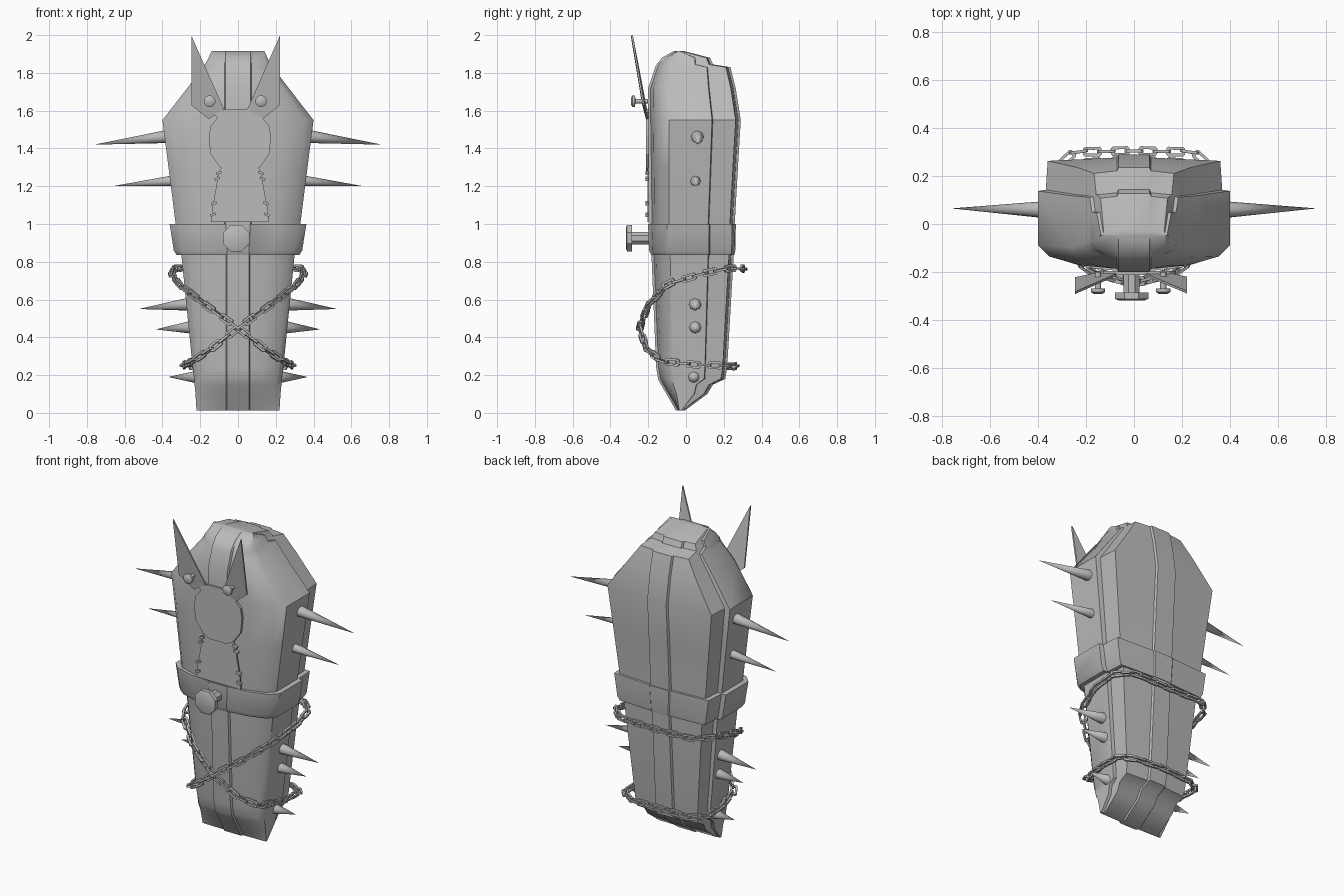
import bpy, bmesh, math
from mathutils import Vector, Matrix

if "Cube" in bpy.data.objects:
    bpy.data.objects.remove(bpy.data.objects["Cube"], do_unlink=True)

steel = bpy.data.materials.new("grey steel")
steel.use_nodes = True
steel.diffuse_color = (0.5, 0.5, 0.5, 1)
steel.node_tree.nodes["Principled BSDF"].inputs["Base Color"].default_value = (0.5, 0.5, 0.5, 1)


def finish(name, bm, smooth=None):
    bmesh.ops.recalc_face_normals(bm, faces=bm.faces)
    mesh = bpy.data.meshes.new(name)
    bm.to_mesh(mesh)
    bm.free()
    mesh.materials.append(steel)
    ob = bpy.data.objects.new(name, mesh)
    bpy.context.collection.objects.link(ob)
    if smooth:
        bpy.ops.object.select_all(action='DESELECT')
        ob.select_set(True)
        bpy.context.view_layer.objects.active = ob
        bpy.ops.object.shade_smooth_by_angle(angle=math.radians(smooth))
    return ob


def section(z, w, yf, yb, ridge=0.013):
    """Half outline with centre ridges and a stepped back plate, then mirrored."""
    d = yb - yf
    rx = 0.065 if z > 0.9 else 0.058
    half = [(rx, yf - ridge), (rx + 0.006, yf), (0.55 * w, yf + 0.03 * d),
            (0.88 * w, yf + 0.11 * d), (w, yf + 0.21 * d), (w, yf + 0.7 * d),
            (0.92 * w, yf + 0.71 * d), (0.9 * w, yb - 0.03 * d),
            (rx + 0.006, yb), (rx, yb + ridge)]
    return [(x, y, z) for x, y in half] + [(-x, y, z) for x, y in reversed(half)]


def loft(bm, sections, closed=True):
    rings = [[bm.verts.new(p) for p in s] for s in sections]
    n = len(rings[0])
    pairs = list(zip(rings, rings[1:]))
    for a, b in pairs:
        for i in range(n):
            j = (i + 1) % n
            bm.faces.new((a[i], a[j], b[j], b[i]))
    if closed:
        bm.faces.new(rings[0])
        bm.faces.new(rings[-1])


# Casket-shaped body: height, half width, front, back
body = [(0.012, 0.22, -0.04, -0.02), (0.1, 0.225, -0.09, 0.1), (0.15, 0.23, -0.12, 0.13),
        (0.18, 0.233, -0.135, 0.195), (0.24, 0.24, -0.145, 0.205), (0.84, 0.30, -0.17, 0.24),
        (1.0, 0.33, -0.18, 0.245), (1.3, 0.368, -0.183, 0.262), (1.55, 0.40, -0.187, 0.277),
        (1.72, 0.268, -0.187, 0.25), (1.8, 0.207, -0.16, 0.23), (1.83, 0.185, -0.15, 0.222),
        (1.845, 0.175, -0.142, 0.13), (1.88, 0.155, -0.115, 0.115), (1.917, 0.14, -0.05, -0.03)]
bm = bmesh.new()
loft(bm, [section(*r) for r in body])
finish("body", bm, 40)

# Belt round the waist
bm = bmesh.new()
loft(bm, [section(z, w, f, b, 0.006) for z, w, f, b in
          [(0.835, 0.325, -0.178, 0.25), (0.86, 0.34, -0.19, 0.255), (1.0, 0.362, -0.195, 0.258)]])
finish("belt", bm, 40)


def lathe_y(name, x, z, rings, sides):
    """Round part along y from (y, radius) pairs."""
    bm = bmesh.new()
    loft(bm, [[(x + r * math.cos(math.tau * (k + 0.5) / sides), y,
                z + r * math.sin(math.tau * (k + 0.5) / sides))
               for k in range(sides)] for y, r in rings])
    return finish(name, bm, 35)


# Buckle knob and eye studs
lathe_y("buckle_knob", -0.01, 0.925,
        [(-0.17, 0.036), (-0.285, 0.036), (-0.286, 0.076), (-0.312, 0.076), (-0.318, 0.06)], 8)
for side, x in (("right", -0.15), ("left", 0.122)):
    lathe_y(side + "_eye", x, 1.65,
            [(-0.2, 0.013), (-0.268, 0.013), (-0.27, 0.031), (-0.284, 0.031), (-0.292, 0.018)], 12)


# Mascot plates: outline in x and z, depth by rule
def plate(name, points, depth, thick=0.01):
    bm = bmesh.new()
    face = bm.faces.new([bm.verts.new((x, depth(x, z), z)) for x, z in points])
    back = bmesh.ops.extrude_face_region(bm, geom=[face])
    bmesh.ops.translate(bm, vec=(0, thick, 0),
                        verts=[v for v in back["geom"] if isinstance(v, bmesh.types.BMVert)])
    return finish(name, bm)


def mirrored(half, cx):
    return [(cx + x, z) for x, z in half] + [(cx - x, z) for x, z in reversed(half)]


plate("mascot_torso", mirrored([(0.152, 1.01), (0.147, 1.08), (0.125, 1.2), (0.115, 1.27), (0.09, 1.31)], 0.01),
      lambda x, z: -0.205)
plate("mascot_head", mirrored([(0.06, 1.275), (0.105, 1.3), (0.155, 1.37), (0.165, 1.46), (0.155, 1.52),
                               (0.12, 1.56), (0.14, 1.59), (0.07, 1.61)], 0.01),
      lambda x, z: -0.212, 0.015)
for side, s, cx in (("right", -1, -0.015), ("left", 1, -0.01)):
    plate(side + "_horn",
          [(cx + s * x, z) for x, z in [(0.06, 1.61), (0.14, 1.555), (0.232, 1.63), (0.232, 1.998)]],
          lambda x, z: -0.207 - 0.165 * (z - 1.55) - 0.08 * max(0, abs(x) - 0.1))

# Stitches along the torso edges
for s in (-1, 1):
    for i, (x, z) in enumerate([(0.142, 1.05), (0.138, 1.11), (0.12, 1.24), (0.112, 1.27)]):
        bm = bmesh.new()
        bmesh.ops.create_cube(bm, size=1, matrix=Matrix.Translation((0.01 + s * x, -0.205, z))
                              @ Matrix.Rotation(0.4 * s, 4, 'Y') @ Matrix.Diagonal((0.03, 0.02, 0.013, 1)))
        finish(f"stitch_{i}", bm)

# Side spikes: root, tip, radius, depth position
spikes = [((0.36, 1.465), (0.762, 1.42), 0.036, 0.06), ((0.33, 1.23), (0.665, 1.2), 0.03, 0.05),
          ((0.24, 0.578), (0.525, 0.55), 0.037, 0.048), ((0.23, 0.455), (0.436, 0.442), 0.037, 0.048),
          ((0.2, 0.19), (0.37, 0.19), 0.037, 0.04)]
for s in (-1, 1):
    for i, ((xr, zr), (xt, zt), r, y) in enumerate(spikes):
        bm = bmesh.new()
        ring = [bm.verts.new((s * xr, y + r * math.cos(math.tau * k / 8), zr + r * math.sin(math.tau * k / 8)))
                for k in range(8)]
        tip = bm.verts.new((s * xt, y + 0.005, zt))
        for k in range(8):
            bm.faces.new((ring[k], ring[(k + 1) % 8], tip))
        bm.faces.new(ring)
        finish(f"spike_{i}", bm, 60)

# Chain: one closed loop crossing at the front
half = [(0, .305, .76), (.25, .3, .765), (.335, .22, .765), (.35, .08, .735), (.31, -.1, .68),
        (.17, -.2, .57), (0, -.245, .45), (-.14, -.21, .34), (-.24, -.13, .275), (-.285, .05, .255),
        (-.285, .2, .25), (-.2, .255, .245), (0, .265, .25)]
path = [Vector(p) for p in half + [(-x, y, z) for x, y, z in reversed(half)][1:]]
lengths = [(b - a).length for a, b in zip(path, path[1:])]
total = sum(lengths)


def along(d):
    d %= total
    for a, b, l in zip(path, path[1:], lengths):
        if d <= l:
            return a.lerp(b, d / l)
        d -= l
    return path[-1]


def link(bm, mat, length=0.078, width=0.04, t=0.006):
    """Rectangular link with clipped corners and square section."""
    outline = [(sx * (length / 2 - cx), sy * (width / 2 - cy)) for sx, sy, first in
               ((1, 1, 0), (-1, 1, 1), (-1, -1, 0), (1, -1, 1))
               for cx, cy in (((0, .008), (.008, 0)) if not first else ((.008, 0), (0, .008)))]
    rings = []
    for x, y in outline:
        inner = (x * (1 - 4 * t / length), y * (1 - 4 * t / width))
        rings.append([bm.verts.new(mat @ Vector(p)) for p in
                      ((x, y, -t), (x, y, t), (*inner, t), (*inner, -t))])
    for a, b in zip(rings, rings[1:] + rings[:1]):
        for i in range(4):
            j = (i + 1) % 4
            bm.faces.new((a[i], a[j], b[j], b[i]))


bm = bmesh.new()
count = 2 * round(total / 0.058 / 2)
for i in range(count):
    d = total * i / count
    pos = along(d)
    tangent = (along(d + 0.03) - along(d - 0.03)).normalized()
    out = Vector((pos.x, pos.y - 0.03, 0))
    out = (out - tangent * out.dot(tangent)).normalized()
    side = out.cross(tangent)
    basis = Matrix((tangent, side, out)).transposed().to_4x4()
    link(bm, Matrix.Translation(pos) @ basis @ Matrix.Rotation(math.pi / 2 * (i % 2), 4, 'X'))
finish("chain", bm)
